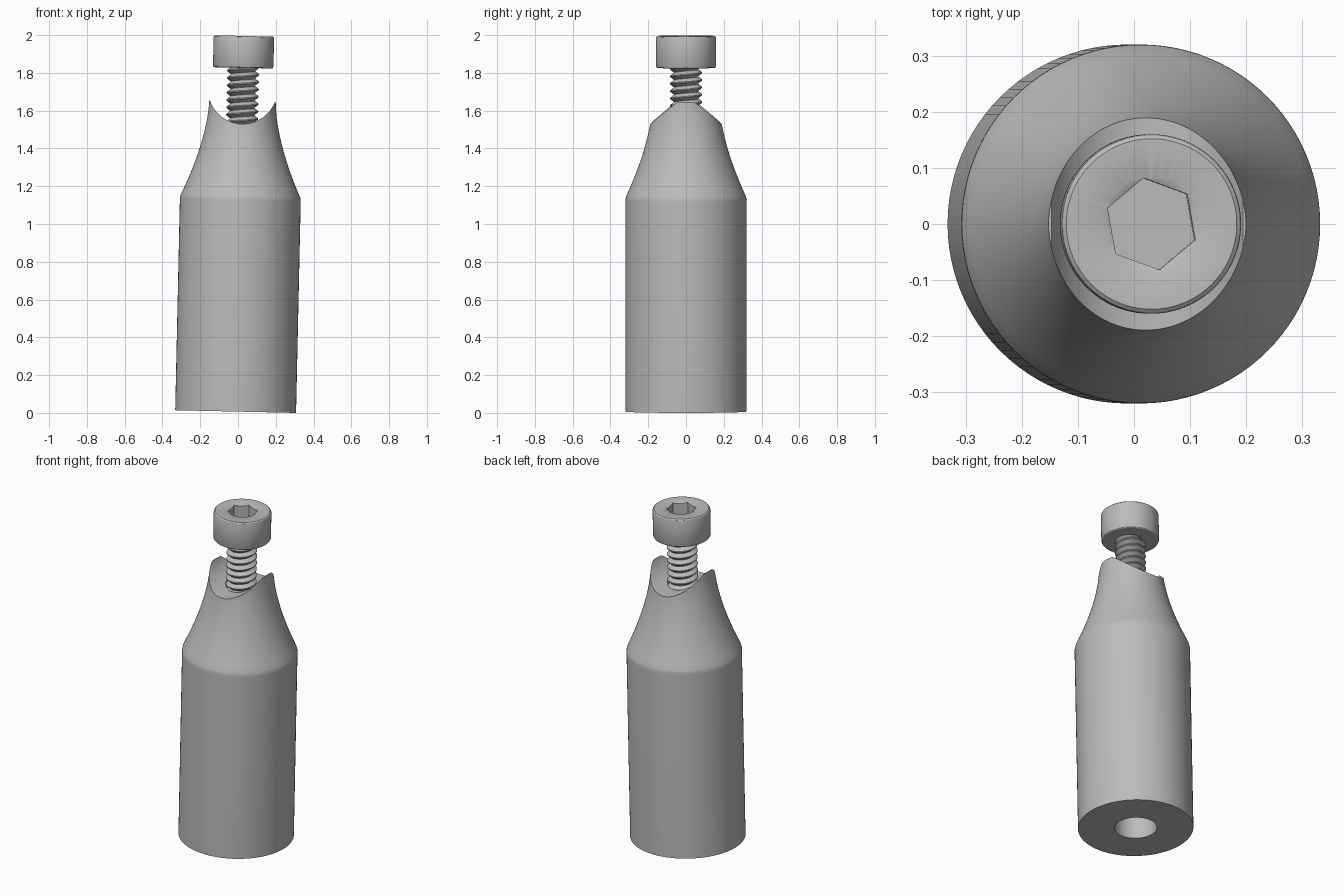
import bpy, bmesh, math
from mathutils import Matrix

if "Cube" in bpy.data.objects:
    bpy.data.objects.remove(bpy.data.objects["Cube"])

# The whole assembly leans slightly towards +x
LEAN = Matrix.Translation((-0.0125, 0, 0.007)) @ Matrix.Rotation(0.022, 4, 'Y')
grey = bpy.data.materials.new("steel_grey")
grey.diffuse_color = (0.5, 0.5, 0.5, 1)
grey.use_nodes = True
grey.node_tree.nodes["Principled BSDF"].inputs["Base Color"].default_value = grey.diffuse_color


def make_object(name, bm):
    bmesh.ops.remove_doubles(bm, verts=bm.verts, dist=1e-5)
    bmesh.ops.recalc_face_normals(bm, faces=bm.faces)
    mesh = bpy.data.meshes.new(name)
    bm.to_mesh(mesh)
    bm.free()
    mesh.materials.append(grey)
    ob = bpy.data.objects.new(name, mesh)
    bpy.context.collection.objects.link(ob)
    return ob


def lathe(name, profile, sides=96, turn=0.0):
    """Revolve (radius, height) points about z."""
    bm = bmesh.new()
    rings = []
    for r, z in profile:
        if r == 0:
            rings.append([bm.verts.new((0, 0, z))] * sides)
        else:
            rings.append([bm.verts.new((r * math.cos(turn + math.tau * i / sides),
                                        r * math.sin(turn + math.tau * i / sides), z))
                          for i in range(sides)])
    for a, b in zip(rings, rings[1:]):
        for i in range(sides):
            j = (i + 1) % sides
            quad = list(dict.fromkeys((a[i], a[j], b[j], b[i])))
            bm.faces.new(quad)
    return make_object(name, bm)


def cut(ob, cutter):
    mod = ob.modifiers.new("cut", 'BOOLEAN')
    mod.operation = 'DIFFERENCE'
    mod.solver = 'EXACT'
    mod.object = cutter
    bpy.context.view_layer.update()
    bpy.context.view_layer.objects.active = ob
    bpy.ops.object.modifier_apply(modifier=mod.name)
    bpy.data.objects.remove(cutter)


# Body: cylinder with a concave tapered neck, blind bore below, screw hole above
neck = []
for i in range(17):
    u = i / 16
    neck.append((0.176 + 0.141 * (1 - u) ** 1.65, 1.14 + 0.503 * u))
body = lathe("standoff_body",
             [(0, 0.87), (0.117, 0.8), (0.117, 0), (0.32, 0), (0.32, 1.115), (0.3195, 1.13)]
             + neck + [(0.086, 1.643), (0.086, 1.15), (0, 1.15)])

# Saddle cut across the top of the neck
saddle = lathe("saddle_cutter", [(0, -0.5), (0.182, -0.5), (0.182, 0.5), (0, 0.5)])
saddle.data.transform(Matrix.Translation((0, 0, 1.705)) @ Matrix.Rotation(math.pi / 2, 4, 'X'))
cut(body, saddle)

# Screw head with chamfered rims
TOP = 1.989
head = lathe("screw_head", [(0, 1.82), (0.152, 1.82), (0.157, 1.823), (0.16, 1.829),
                            (0.16, TOP - 0.011), (0.158, TOP - 0.005), (0.152, TOP), (0, TOP)])
# Hex socket with countersunk mouth
cut(head, lathe("socket_cutter", [(0, TOP - 0.09), (0.083, TOP - 0.09), (0.083, TOP + 0.05),
                                  (0, TOP + 0.05)], 6, math.radians(40)))
cut(head, lathe("mouth_cutter", [(0, TOP - 0.045), (0.0835, TOP), (0.0835, TOP + 0.02),
                                 (0, TOP + 0.02)], 64))

# Screw thread: a tooth profile swept along a helix
PITCH, STEPS, LOW, HIGH = 0.039, 36, 1.22, 1.825
tooth = [(0.064, 0), (0.085, 0.42), (0.085, 0.56), (0.064, 0.98), (0.064, 1)]
bm = bmesh.new()
previous = None
for k in range(int((HIGH - LOW) / PITCH * STEPS)):
    a = math.tau * k / STEPS
    z0 = LOW + PITCH * k / STEPS
    row = [bm.verts.new((r * math.cos(a), r * math.sin(a), z0 + PITCH * t)) for r, t in tooth]
    if previous:
        for i in range(len(tooth) - 1):
            bm.faces.new((previous[i], row[i], row[i + 1], previous[i + 1]))
    previous = row
thread = make_object("screw_thread", bm)

# Core of the screw shank
core = lathe("screw_core", [(0, 1.2), (0.055, 1.2), (0.0638, 1.21), (0.0638, 1.83), (0, 1.83)], 48)

# Shade and lean every part
for ob in (body, head, thread, core):
    bpy.ops.object.select_all(action='DESELECT')
    ob.select_set(True)
    bpy.context.view_layer.objects.active = ob
    bpy.ops.object.shade_smooth_by_angle(angle=math.radians(30))
    ob.matrix_world = LEAN
